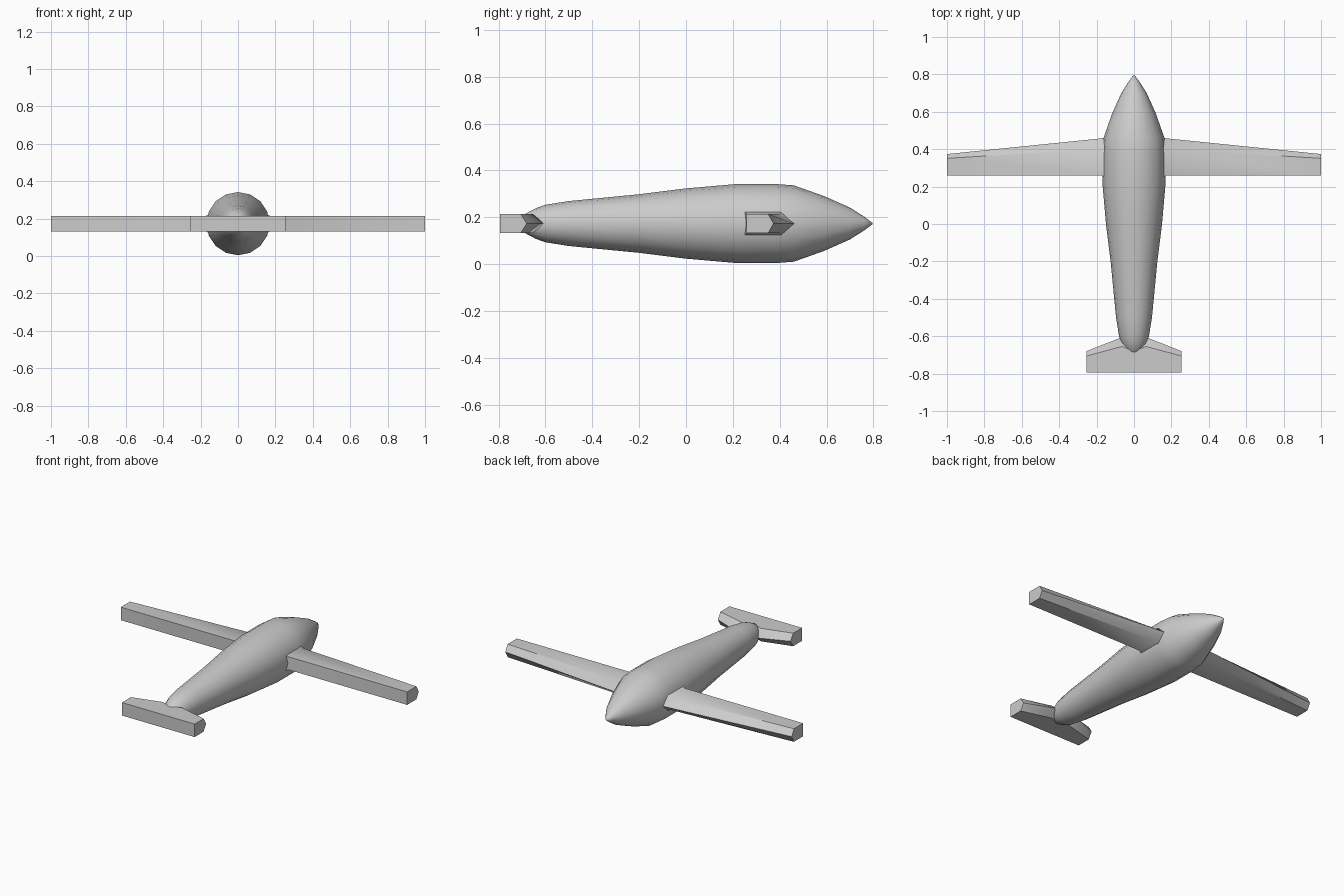
import bpy, bmesh, math

if "Cube" in bpy.data.objects:
    bpy.data.objects.remove(bpy.data.objects["Cube"])

CZ = 0.173   # height of the centre line
HT = 0.041   # half thickness of wing and tail


def make_object(name, bm, angle):
    bmesh.ops.recalc_face_normals(bm, faces=bm.faces[:])
    me = bpy.data.meshes.new(name)
    bm.to_mesh(me)
    bm.free()
    ob = bpy.data.objects.new(name, me)
    bpy.context.collection.objects.link(ob)
    bpy.ops.object.select_all(action='DESELECT')
    ob.select_set(True)
    bpy.context.view_layer.objects.active = ob
    bpy.ops.object.shade_smooth_by_angle(angle=math.radians(angle))
    return ob


def loft(name, rings, angle):
    """Skin a list of equal-length closed rings and cap both ends."""
    bm = bmesh.new()
    vs = [[bm.verts.new(p) for p in ring] for ring in rings]
    n = len(vs[0])
    for a, b in zip(vs, vs[1:]):
        for i in range(n):
            j = (i + 1) % n
            bm.faces.new((a[i], a[j], b[j], b[i]))
    bm.faces.new(vs[0])
    bm.faces.new(vs[-1])
    return make_object(name, bm, angle)


def foil(x, back, flat, nose, grow=0.0):
    """Blunt trailing edge, flat top and bottom, pointed leading edge."""
    h = HT + grow
    return [(x, back - grow, CZ - h), (x, flat, CZ - h), (x, nose, CZ),
            (x, flat, CZ + h), (x, back - grow, CZ + h)]


# fuselage: 16-sided body along y, given as (y, radius)
profile = [(-0.70, 0.022), (-0.685, 0.042), (-0.64, 0.066), (-0.60, 0.08),
           (-0.50, 0.096), (-0.20, 0.125), (0.0, 0.15), (0.22, 0.169),
           (0.38, 0.169), (0.46, 0.163), (0.59, 0.117), (0.70, 0.068),
           (0.76, 0.03), (0.796, 0.003)]
rings = []
for y, r in profile:
    rings.append([(r * math.sin(i * math.tau / 16), y,
                   CZ + r * math.cos(i * math.tau / 16)) for i in range(16)])
loft("fuselage", rings, 60)

# wing: tapered towards both tips, flared where it meets the fuselage
right = [foil(0.155, 0.259, 0.405, 0.465, 0.01),
         foil(0.172, 0.259, 0.402, 0.458),
         foil(1.0, 0.259, 0.351, 0.374)]
left = [[(-x, y, z) for x, y, z in ring] for ring in reversed(right)]
loft("wing", left + right, 40)

# tailplane: same section, crossing the tail end
right = [foil(0.065, -0.795, -0.655, -0.605),
         foil(0.254, -0.795, -0.706, -0.68)]
left = [[(-x, y, z) for x, y, z in ring] for ring in reversed(right)]
mid = [foil(0.0, -0.795, -0.68, -0.65)]
loft("tailplane", left + mid + right, 40)
